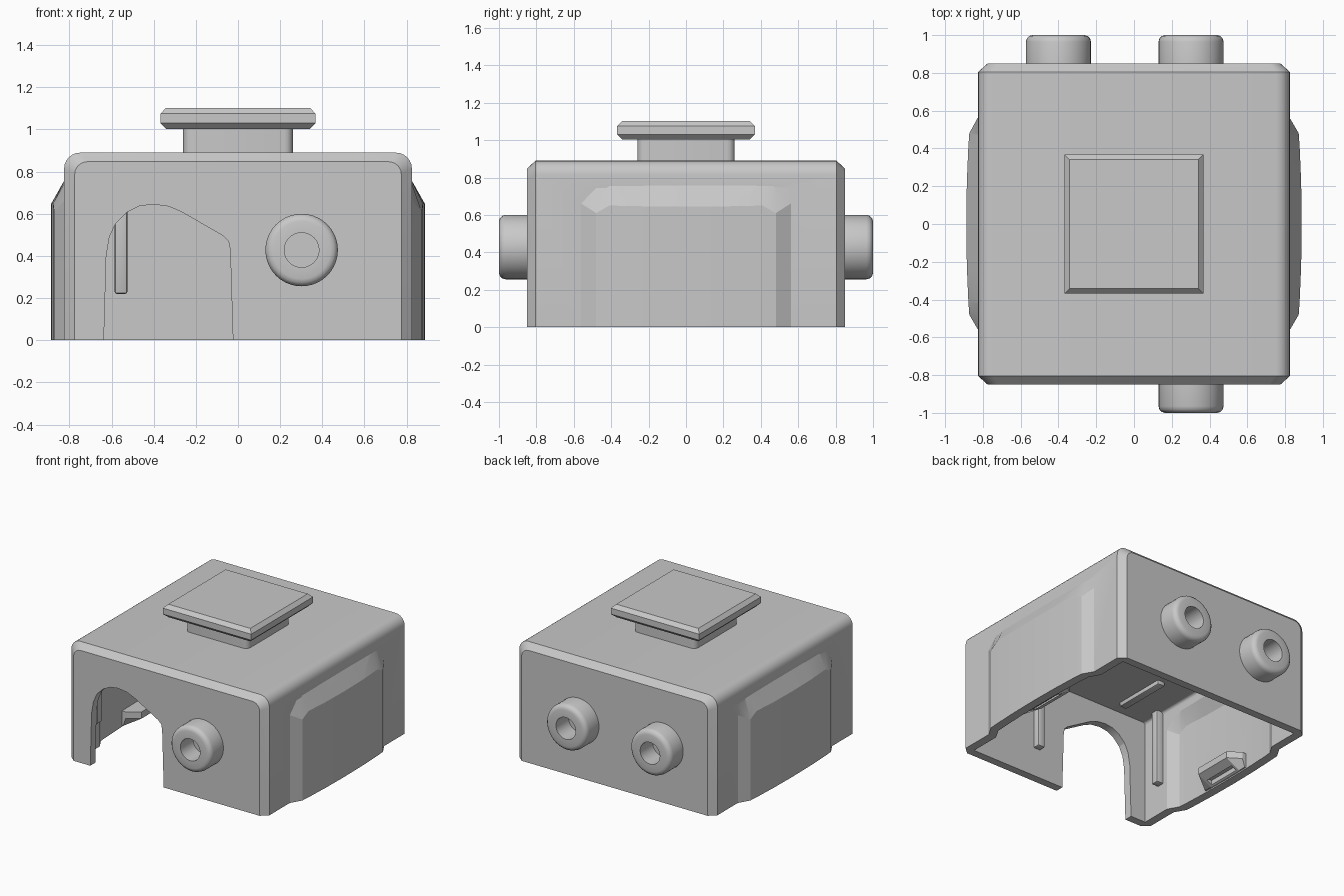
import bpy, bmesh, math
from mathutils import Matrix, Vector

if "Cube" in bpy.data.objects:
    bpy.data.objects.remove(bpy.data.objects["Cube"])

grey = bpy.data.materials.new("plain grey")
grey.use_nodes = True
COLOUR = (0.58, 0.58, 0.58, 1)
grey.diffuse_color = COLOUR
grey.node_tree.nodes["Principled BSDF"].inputs["Base Color"].default_value = COLOUR


def finish(name, bm):
    bmesh.ops.recalc_face_normals(bm, faces=bm.faces)
    mesh = bpy.data.meshes.new(name)
    bm.to_mesh(mesh)
    bm.free()
    mesh.materials.append(grey)
    obj = bpy.data.objects.new(name, mesh)
    bpy.context.collection.objects.link(obj)
    return obj


def loft(name, sections):
    """Closed skin over matching loops of points."""
    bm = bmesh.new()
    loops = [[bm.verts.new(p) for p in s] for s in sections]
    for a, b in zip(loops, loops[1:]):
        for i in range(len(a)):
            j = (i + 1) % len(a)
            bm.faces.new((a[i], a[j], b[j], b[i]))
    bm.faces.new(loops[0])
    bm.faces.new(loops[-1])
    return finish(name, bm)


def box(name, x, y, z, bevel=0.0):
    bm = bmesh.new()
    bmesh.ops.create_cube(bm, size=1)
    lo, hi = Vector((x[0], y[0], z[0])), Vector((x[1], y[1], z[1]))
    for v in bm.verts:
        v.co = [(a + b) / 2 + c * (b - a) for a, b, c in zip(lo, hi, v.co)]
    if bevel:
        bmesh.ops.bevel(bm, geom=bm.edges[:], offset=bevel, segments=2,
                        profile=0.5, affect='EDGES')
    return finish(name, bm)


def smooth(obj, angle=40):
    bpy.ops.object.select_all(action='DESELECT')
    obj.select_set(True)
    bpy.context.view_layer.objects.active = obj
    bpy.ops.object.shade_smooth_by_angle(angle=math.radians(angle))


def combine(target, tool, operation):
    mod = target.modifiers.new("cut", 'BOOLEAN')
    mod.operation, mod.solver, mod.object = operation, 'EXACT', tool
    deps = bpy.context.evaluated_depsgraph_get()
    target.data = bpy.data.meshes.new_from_object(target.evaluated_get(deps))
    target.modifiers.clear()
    bpy.data.objects.remove(tool)


def arch_section(y, half, top, radius, bottom):
    """Upright rectangle with rounded upper corners."""
    pts = [(half, y, bottom)]
    for cx, start in ((half - radius, 0), (radius - half, 90)):
        for k in range(7):
            a = math.radians(start + 15 * k)
            pts.append((cx + radius * math.cos(a), y,
                        top - radius + radius * math.sin(a)))
    return pts + [(-half, y, bottom)]


def bulge(name, side, inset, bottom):
    """Bowed raised panel with clipped upper corners for one side wall."""
    sections = []
    half = [(0, 0.888, 0.645), (0.22, 0.885, 0.646), (0.41, 0.877, 0.65),
            (0.48, 0.872, 0.61), (0.59, 0.808, 0.68)]
    drop = inset * 0.6
    for y, out, low in [(-y, o, z) for y, o, z in half[:0:-1]] + half:
        pts = [(0.7, bottom), (out - inset, bottom), (out - inset, low - drop),
               (0.812 - inset, 0.78 - drop), (0.7, 0.78 - drop)]
        sections.append([(side * x, y, z) for x, z in pts])
    return loft(name, sections)


# Hollow shell with a thick roof and bowed side panels
END, EDGE, ROOF = 0.85, 0.805, 0.78
shell = loft("shell", [arch_section(-END, 0.775, 0.847, 0.06, -0.1),
                       arch_section(-EDGE, 0.825, 0.89, 0.075, -0.1),
                       arch_section(EDGE, 0.825, 0.89, 0.075, -0.1),
                       arch_section(END, 0.775, 0.847, 0.06, -0.1)])
for side in (1, -1):
    combine(shell, bulge("panel", side, 0, -0.12), 'UNION')
cavity = loft("cavity", [arch_section(y, 0.762, ROOF, 0.02, -0.2) for y in (-0.79, 0.79)])
for side in (1, -1):
    combine(cavity, bulge("panel_hollow", side, 0.065, -0.22), 'UNION')
combine(shell, cavity, 'DIFFERENCE')

# Sloping arched doorway in the front wall
door = [(-0.645, -0.3), (-0.625, 0.4), (-0.61, 0.49), (-0.58, 0.555), (-0.53, 0.605),
        (-0.47, 0.636), (-0.405, 0.645), (-0.33, 0.635), (-0.27, 0.61), (-0.07, 0.495),
        (-0.045, 0.47), (-0.037, 0.43), (-0.015, -0.3)]
combine(shell, loft("door", [[(x, y, z) for x, z in door] for y in (-1, -0.7)]), 'DIFFERENCE')

# Ramped clips inside the side walls, with a slot in the rim
for side in (1, -1):
    clip = loft("clip", [[(side * x, y, z) for x, z in
                          ((0.85, 0.01), (0.81, 0.01), (tip, 0.07), (tip, 0.12), (0.85, 0.12))]
                         for y, tip in ((-0.21, 0.79), (-0.15, 0.70), (0.15, 0.70), (0.21, 0.79))])
    combine(shell, clip, 'UNION')
    x = sorted((side * 0.76, side * 0.80))
    combine(shell, box("slot", x, (-0.13, 0.13), (-0.3, 0.05)), 'DIFFERENCE')
combine(shell, box("floor_trim", (-2, 2), (-2, 2), (-1, 0)), 'DIFFERENCE')
smooth(shell, 20)

# Guide ribs on the inner walls and rails under the roof
rise = (0.22, ROOF + 0.02)
for x in (-0.555, 0.2):
    smooth(box("back_rib", (x - 0.03, x + 0.03), (0.74, 0.82), rise, 0.01))
smooth(box("front_rib", (0.17, 0.23), (-0.82, -0.74), rise, 0.01))
for side in (1, -1):
    x = sorted((side * 0.71, side * 0.79))
    for y in (-0.63, 0.63):
        smooth(box("side_rib", x, (y - 0.03, y + 0.03), rise, 0.01))
    x = sorted((side * 0.45, side * 0.51))
    smooth(box("roof_rail", x, (-0.69, -0.28), (ROOF - 0.03, ROOF + 0.02), 0.01))

# Round sockets with a blind hole: one at the front, two at the back
profile = [(0, 0), (0.082, 0), (0.082, 0.15), (0.137, 0.15), (0.1545, 0.1453),
           (0.1673, 0.1325), (0.172, 0.115), (0.172, -0.03), (0, -0.03)]


def socket(name, x, facing):
    bm = bmesh.new()
    verts = [bm.verts.new((r, 0, d)) for r, d in profile]
    edges = [bm.edges.new(p) for p in zip(verts, verts[1:])]
    bmesh.ops.spin(bm, geom=verts + edges, cent=(0, 0, 0), axis=(0, 0, 1),
                   angle=math.tau, steps=40)
    bmesh.ops.remove_doubles(bm, verts=bm.verts, dist=0.0005)
    turn = Matrix.Rotation(-facing * math.pi / 2, 4, 'X')
    bm.transform(Matrix.Translation((x, facing * END, 0.428)) @ turn)
    smooth(finish(name, bm))


socket("front_socket", 0.302, -1)
socket("back_socket_left", 0.302, 1)
socket("back_socket_right", -0.40, 1)


# Square roof cap on a short neck with rounded corners
def square(h, z):
    return [(h, -h, z), (h, h, z), (-h, h, z), (-h, -h, z)]


def rounded_square(h, z, r):
    pts = []
    for q in range(4):
        for k in range(5):
            a = math.radians(90 * q + 22.5 * k)
            cx = (h - r) * (1 if q in (0, 3) else -1)
            cy = (h - r) * (1 if q < 2 else -1)
            pts.append((cx + r * math.cos(a), cy + r * math.sin(a), z))
    return pts


smooth(loft("roof_neck", [rounded_square(0.26, z, 0.04) for z in (0.86, 1.02)]))
loft("roof_cap", [square(h, z) for h, z in
                  ((0.34, 1.003), (0.368, 1.03), (0.368, 1.075), (0.342, 1.102))])
